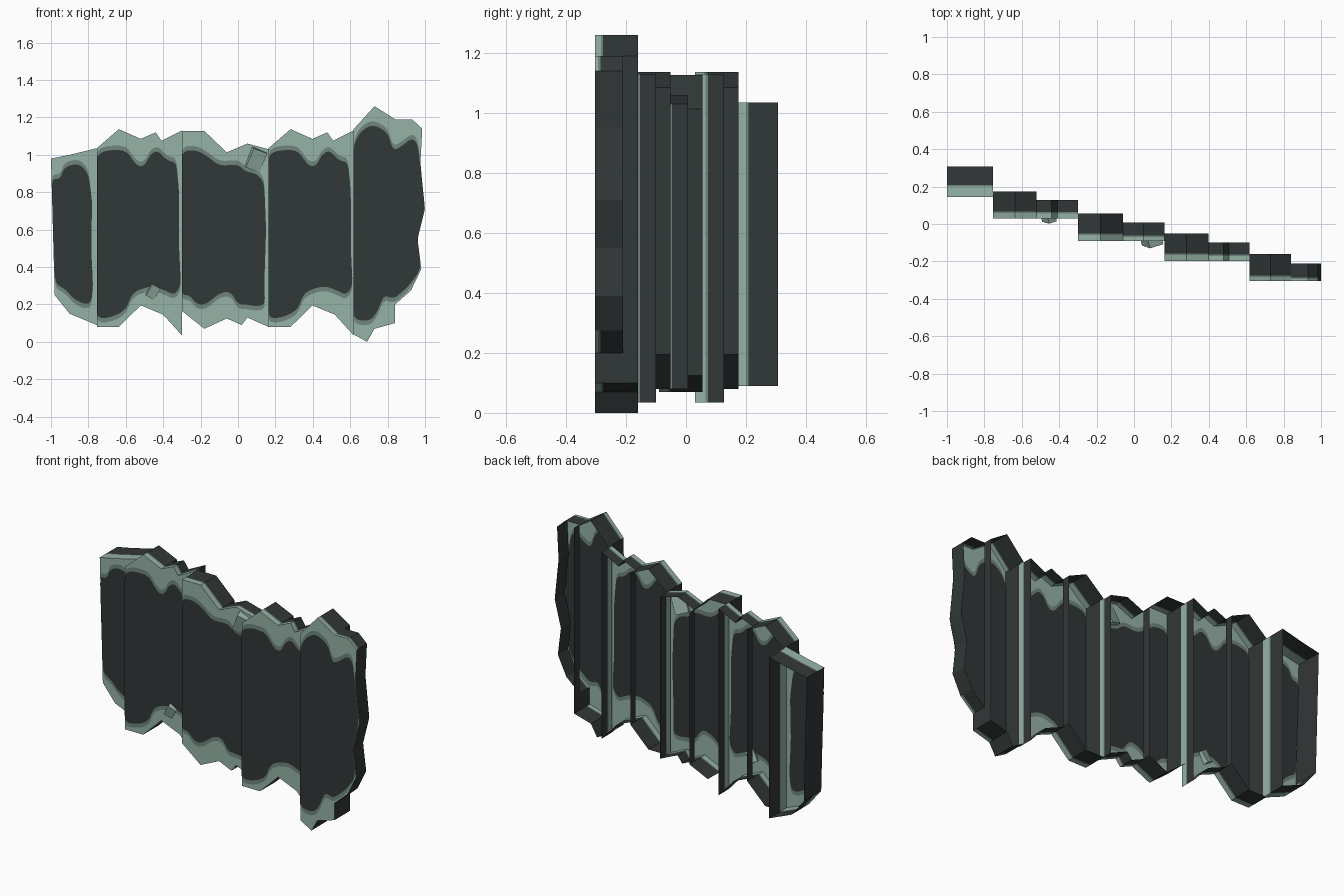
import bpy, bmesh
from mathutils import Vector

if "Cube" in bpy.data.objects:
    bpy.data.objects.remove(bpy.data.objects["Cube"])


def material(name, rgb):
    m = bpy.data.materials.new(name)
    m.diffuse_color = (*rgb, 1)
    m.use_nodes = True
    m.node_tree.nodes["Principled BSDF"].inputs["Base Color"].default_value = m.diffuse_color
    return m


MATS = [material("pale sage edge", (0.305, 0.450, 0.380)),
        material("mid grey green", (0.160, 0.235, 0.203)),
        material("dark slate", (0.031, 0.038, 0.039))]
PALE, MID, DARK = range(3)


def finish(name, bm):
    bmesh.ops.remove_doubles(bm, verts=bm.verts[:], dist=1e-5)
    me = bpy.data.meshes.new(name)
    bm.to_mesh(me)
    bm.free()
    for m in MATS:
        me.materials.append(m)
    ob = bpy.data.objects.new(name, me)
    bpy.context.collection.objects.link(ob)


def rounded(pts):
    """Cut the corners of an outline by a small limited distance."""
    for _ in range(2):
        out = []
        for p, q in zip(pts, pts[1:] + pts[:1]):
            p, q = Vector(p), Vector(q)
            d = q - p
            c = d.normalized() * min(0.25 * d.length, 0.02)
            out += [p + c, q - c]
        pts = out
    return pts


def add_face(bm, coords, mat):
    bm.faces.new([bm.verts.new(c) for c in coords]).material_index = mat


def wall(bm, p, q, ys, mats):
    """Bands of rim going backward from the outline edge p-q."""
    for y0, y1, mat in zip(ys, ys[1:], mats):
        add_face(bm, [(p[0], y0, p[1]), (p[0], y1, p[1]),
                      (q[0], y1, q[1]), (q[0], y0, q[1])], mat)


def panel(name, outline, patch, front, backs, strips, split=None,
          right_strip=0.035, left_strip=0.03):
    """Shell open at the back: worn front sheet plus rims of stepped depth."""
    xs = [p[0] for p in outline]
    cuts = [min(xs)] + ([split] if split is not None else []) + [max(xs)]
    bm = bmesh.new()
    for i, back in enumerate(backs):
        lo, hi = cuts[i], cuts[i + 1]
        pts = [p for p in outline if lo - 1e-6 <= p[0] <= hi + 1e-6][::-1]
        add_face(bm, [(x, front, z) for x, z in pts], PALE)
        for p, q in zip(pts, pts[1:] + pts[:1]):
            def on(x):
                return abs(p[0] - x) < 1e-6 and abs(q[0] - x) < 1e-6
            s = 0
            if split is not None and on(split):
                if i == 0:      # step between the two depths
                    wall(bm, p, q, [backs[1], back], [DARK])
                continue
            if on(cuts[-1]):
                s = right_strip
            elif on(cuts[0]):
                wall(bm, p, q, [front, back - left_strip, back], [DARK, PALE])
                continue
            elif abs(q[0] - p[0]) > abs(q[1] - p[1]) * 0.6:
                s = strips[i]
            if s:
                wall(bm, p, q, [front, front + s, front + s + 0.008, back], [PALE, MID, DARK])
            else:
                wall(bm, p, q, [front, back], [DARK])
    finish(name + "_shell", bm)

    # dark worn-free centre with a mid-tone border, on both sides of the sheet
    wide = [(x, z + (0.024 if z > 0.8 else -0.024 if z < 0.36 else 0)) for x, z in patch]
    bm = bmesh.new()
    for pts, mat, off in ((rounded(wide), MID, 0.0015), (rounded(patch), DARK, 0.003)):
        add_face(bm, [(x, front - off, z) for x, z in pts[::-1]], mat)
        add_face(bm, [(x, front + off, z) for x, z in pts], mat)
    finish(name + "_centre_patch", bm)


def shift(pts, dx):
    return [(x + dx, z) for x, z in pts]


# far left panel
panel("end_left",
      [(-1, .98), (-.9, 1.0), (-.755, 1.035), (-.755, .09), (-.9, .15), (-.98, .25)],
      [(-.996, .87), (-.95, .87), (-.93, .935), (-.85, .955), (-.80, .9), (-.78, .75),
       (-.785, .5), (-.775, .3), (-.785, .21), (-.82, .2), (-.88, .23), (-.92, .28),
       (-.977, .31), (-.988, .6)],
      .145, [.307], [.055], right_strip=.055)

# two matching panels
edge = [(-.755, 1.035), (-.637, 1.137), (-.52, 1.085), (-.44, 1.12), (-.41, 1.075), (-.30, 1.13),
        (-.30, .035), (-.40, .145), (-.52, .195), (-.637, .08), (-.755, .08)]
dark = [(-.755, 1.0), (-.70, 1.025), (-.6, 1.025), (-.54, .94), (-.5, .94), (-.47, 1.0),
        (-.43, 1.025), (-.38, .97), (-.33, .96), (-.315, .8), (-.315, .5), (-.305, .3),
        (-.34, .25), (-.38, .27), (-.45, .3), (-.53, .28), (-.57, .25), (-.6, .17),
        (-.68, .13), (-.755, .125)]
panel("left", edge, dark, .03, [.175, .127], [.03, .025], -.52)
panel("right", shift(edge, .918), shift(dark, .918), -.197, [-.052, -.1], [.03, .025], .398)

# middle panel
panel("middle",
      [(-.30, 1.127), (-.18, 1.127), (-.06, 1.013), (.05, 1.06), (.163, 1.03), (.163, .08),
       (.05, .13), (.02, .09), (-.06, .125), (-.18, .07), (-.30, .165)],
      [(-.30, 1.02), (-.22, 1.025), (-.16, .99), (-.1, .94), (0, .95), (.04, .91), (.1, .9),
       (.14, .85), (.15, .6), (.14, .3), (.145, .2), (.1, .19), (.04, .2), (0, .2),
       (-.04, .27), (-.1, .26), (-.17, .2), (-.22, .2), (-.26, .25), (-.30, .25)],
      -.09, [.055, .007], [.03, .02], -.06)

# far right panel
panel("end_right",
      [(.618, 1.137), (.73, 1.26), (.84, 1.19), (.93, 1.19), (.985, 1.14), (.975, .95), (1, .71),
       (.96, .55), (.98, .39), (.925, .275), (.84, .2), (.839, .1), (.73, .07), (.69, 0),
       (.618, .04)],
      [(.618, 1.05), (.65, 1.12), (.72, 1.165), (.8, 1.12), (.83, 1.02), (.88, 1.05),
       (.93, 1.09), (.96, 1.06), (.974, .95), (.998, .71), (.959, .55), (.978, .39),
       (.922, .31), (.87, .26), (.83, .23), (.78, .25), (.74, .15), (.70, .11), (.618, .12)],
      -.304, [-.16, -.21], [.02, .01], .84)

# loose stones stuck to the front
for name, loc, scale, rot in (
        ("small_stone", (-.455, .03, .27), (.05, .035, .07), (.3, .5, .3)),
        ("large_stone", (.095, -.09, .975), (.08, .045, .11), (.25, .35, .3))):
    bpy.ops.mesh.primitive_cube_add(size=1, location=loc, rotation=rot, scale=scale)
    ob = bpy.context.object
    ob.name = name
    ob.data.materials.append(MATS[PALE])
